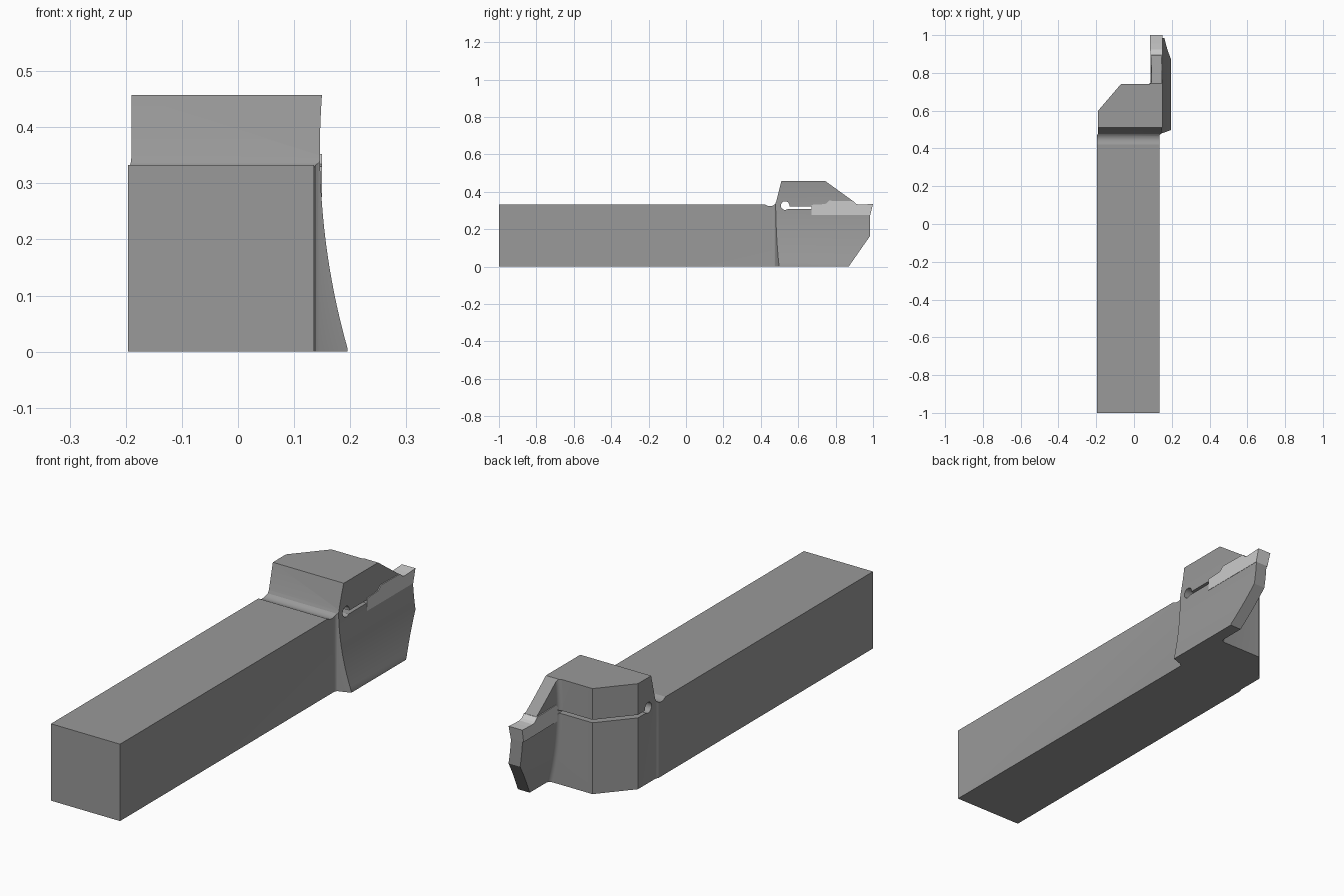
import bpy, bmesh
from math import sin, cos, pi, sqrt, radians

if "Cube" in bpy.data.objects:
    bpy.data.objects.remove(bpy.data.objects["Cube"])


def loft(name, loops):
    """Closed solid skinned through a list of equal-length loops."""
    bm = bmesh.new()
    rows = [[bm.verts.new(p) for p in loop] for loop in loops]
    n = len(rows[0])
    for a, b in zip(rows, rows[1:]):
        for i in range(n):
            j = (i + 1) % n
            bm.faces.new((a[i], a[j], b[j], b[i]))
    bm.faces.new(rows[0])
    bm.faces.new(rows[-1])
    bmesh.ops.recalc_face_normals(bm, faces=bm.faces)
    me = bpy.data.meshes.new(name)
    bm.to_mesh(me)
    bm.free()
    ob = bpy.data.objects.new(name, me)
    bpy.context.collection.objects.link(ob)
    return ob


def side_prism(name, yz, x0, x1):
    return loft(name, [[(x, y, z) for y, z in yz] for x in (x0, x1)])


def plan_prism(name, xy, z0, z1):
    return loft(name, [[(x, y, z) for x, y in xy] for z in (z0, z1)])


def activate(ob):
    bpy.ops.object.select_all(action='DESELECT')
    ob.select_set(True)
    bpy.context.view_layer.objects.active = ob


def boolean(ob, cutter, operation):
    m = ob.modifiers.new("cut", 'BOOLEAN')
    m.operation, m.solver, m.object = operation, 'EXACT', cutter
    activate(ob)
    bpy.ops.object.modifier_apply(modifier=m.name)
    bpy.data.objects.remove(cutter)


def paint(ob, name, value):
    mat = bpy.data.materials.new(name)
    mat.diffuse_color = (value, value, value, 1)
    mat.use_nodes = True
    mat.node_tree.nodes["Principled BSDF"].inputs["Base Color"].default_value = mat.diffuse_color
    ob.data.materials.clear()
    ob.data.materials.append(mat)


# Curved blade side: arc about an axis parallel to y, far out on +x
R, CZ = 1.3, 0.36


def arc_x(z, start, radius):
    return start + radius - sqrt(radius ** 2 - (z - CZ) ** 2)


zs = [-0.1 + 0.7 * i / 28 for i in range(29)]

# Shank and head in one solid: side profile
body = side_prism("holder_body", [
    (-1, 0), (0.87, 0), (0.985, 0.165), (0.985, 0.276), (0.9, 0.276), (0.9, 0.345),
    (0.745, 0.457), (0.51, 0.457), (0.483, 0.349), (0.477, 0.335), (0.467, 0.327),
    (0.455, 0.323), (0.443, 0.323), (0.431, 0.327), (0.42, 0.333), (-1, 0.333)], -0.3, 0.3)

# Plan outline with chamfered left corner and filleted shoulders
plan = plan_prism("plan_cutter", [
    (-0.196, -1.1), (0.135, -1.1), (0.135, 0.463), (0.136, 0.47), (0.139, 0.475),
    (0.145, 0.479), (0.195, 0.497), (0.195, 1.1), (-0.07, 1.1), (-0.07, 0.74),
    (-0.19, 0.6), (-0.19, 0.482), (-0.192, 0.475), (-0.196, 0.467)], -0.1, 0.6)
boolean(body, plan, 'INTERSECT')

# Concave right flank
right = [(0.5, zs[-1]), (0.5, zs[0])] + [(arc_x(z, 0.146, R), z) for z in zs]
boolean(body, loft("flank_cutter", [[(x, y, z) for x, z in right] for y in (-1.2, 1.2)]),
        'DIFFERENCE')

# Left relief that leaves the thin curved blade, with root fillet
r = 0.02
steps = [(r * sin(t) - r, 0.74 + r - r * cos(t)) for t in (i * pi / 12 for i in range(7))]
loops = []
for d, y in steps + [(0, 1.1)]:
    loops.append([(-0.4, y, zs[-1]), (-0.4, y, zs[0])] +
                 [(arc_x(z, 0.091 + d, R + 0.055), y, z) for z in zs])
boolean(body, loft("relief_cutter", loops), 'DIFFERENCE')

# Clamping slot ending in a round hole (keyhole outline)
hole = [(0.53 + 0.023 * cos(a), 0.326 + 0.023 * sin(a))
        for a in (radians(-10 + 322 * i / 24) for i in range(25))]
boolean(body, side_prism("slot_cutter", hole + [(0.84, 0.309), (0.84, 0.322)], -0.4, 0.4),
        'DIFFERENCE')
paint(body, "dark_grey", 0.32)

# Cutting insert, tapering slightly towards its rear and underside
insert = side_prism("cutting_insert", [
    (0.67, 0.276), (0.985, 0.276), (1.0, 0.335), (0.955, 0.332), (0.925, 0.331),
    (0.91, 0.335), (0.895, 0.35), (0.765, 0.352), (0.745, 0.334), (0.67, 0.33)], -1, 1)
for v in insert.data.vertices:
    t = (v.co.y - 0.67) / 0.33
    low = 0.003 if v.co.z < 0.3 else 0
    v.co.x = 0.150 if v.co.x > 0 else 0.089 - 0.004 * t + low
paint(insert, "pale_grey", 0.75)

activate(body)
bpy.ops.object.shade_smooth_by_angle(angle=radians(25))
